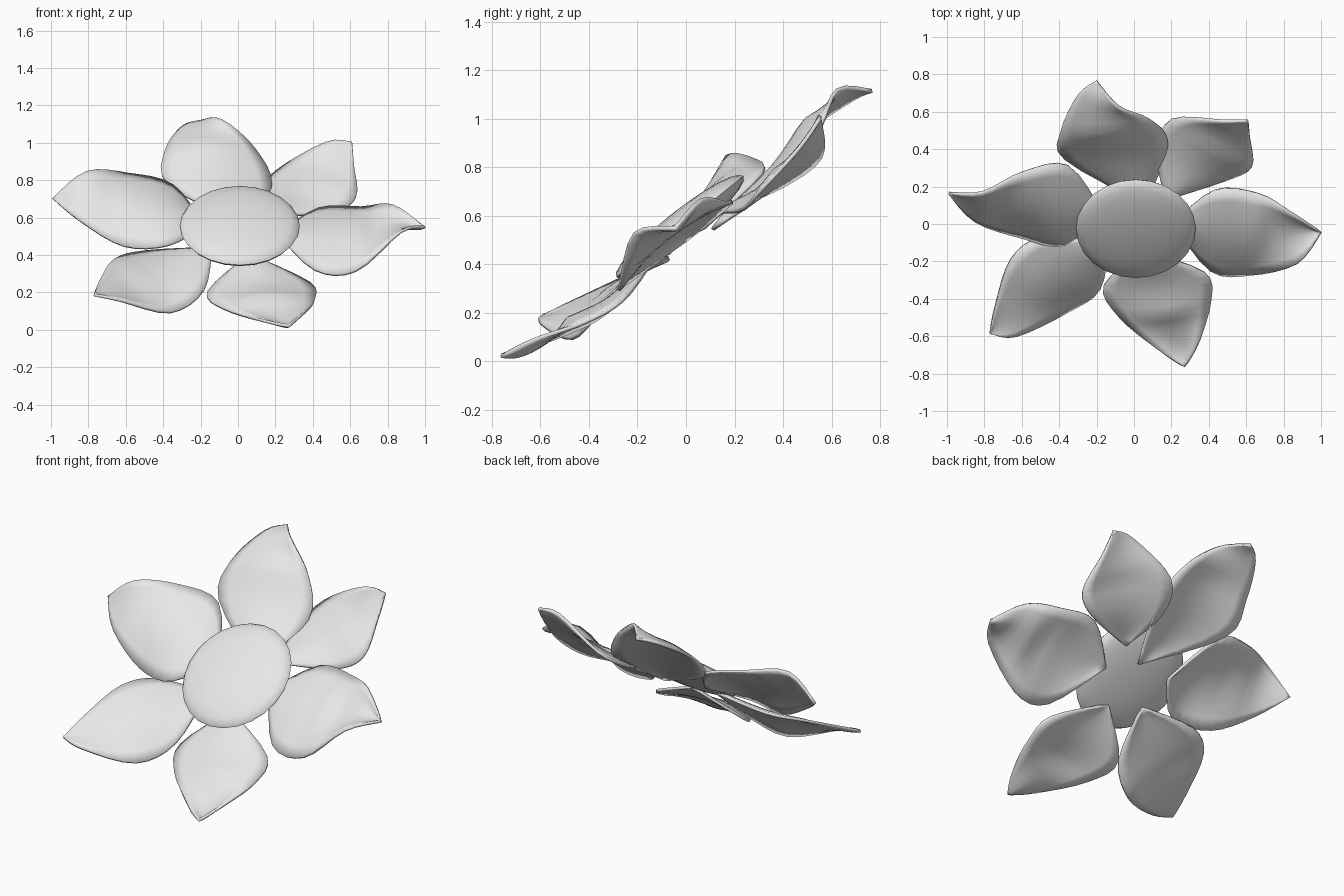
import bpy, bmesh, math
from mathutils import Vector, Matrix

cube = bpy.data.objects.get("Cube")
if cube:
    bpy.data.objects.remove(cube)

# One pale grey for the whole flower
grey = bpy.data.materials.new("pale grey")
grey.use_nodes = True
COLOUR = (0.8, 0.8, 0.8, 1)
grey.diffuse_color = COLOUR
grey.node_tree.nodes["Principled BSDF"].inputs["Base Color"].default_value = COLOUR

# The flower is drawn flat, then leaned back on its stem axis
LEAN = Matrix.Translation((0.01, -0.025, 0.555)) @ Matrix.Rotation(math.radians(37), 4, "X")


def finish(name, bm):
    """Turn a bmesh into a leaning, smooth shaded part."""
    bmesh.ops.recalc_face_normals(bm, faces=bm.faces)
    bm.transform(LEAN)
    mesh = bpy.data.meshes.new(name)
    bm.to_mesh(mesh)
    bm.free()
    mesh.materials.append(grey)
    obj = bpy.data.objects.new(name, mesh)
    bpy.context.collection.objects.link(obj)
    bpy.context.view_layer.objects.active = obj
    obj.select_set(True)
    bpy.ops.object.shade_smooth_by_angle(angle=math.radians(50))
    obj.select_set(False)
    return obj


def along(points, s):
    """Smooth curve through the points, s from 0 to 1."""
    last = len(points) - 1
    i = min(int(s * last), last - 1)
    t = s * last - i
    a, b, c, d = (points[max(0, min(last, i + k))] for k in (-1, 0, 1, 2))
    return b + 0.5 * t * (c - a + t * (2 * a - 5 * b + 4 * c - d + t * (3 * (b - c) + d - a)))


def petal(name, base, tip, rim_a, rim_b, lift=0.05, cup=0.04, rows=16, cols=8):
    """Skin an arched sheet between two rims, cupped towards the tip."""
    rims = [[Vector(p) for p in (base, *rim, tip)] for rim in (rim_a, rim_b)]
    bm = bmesh.new()
    grid = []
    for r in range(rows + 1):
        s = r / rows
        left, right = (along(rim, s) for rim in rims)
        arch = lift * abs(math.sin(math.pi * s)) ** 0.7
        hollow = cup * 16 * max(0, s - 0.5) * (1 - s)
        row = []
        for c in range(cols + 1):
            t = c / cols
            p = left.lerp(right, t)
            p.z += (arch - hollow) * math.sin(math.pi * t)
            row.append(bm.verts.new(p))
        grid.append(row)
    for r in range(rows):
        for c in range(cols):
            bm.faces.new((grid[r][c], grid[r][c + 1], grid[r + 1][c + 1], grid[r + 1][c]))
    bmesh.ops.remove_doubles(bm, verts=bm.verts, dist=0.002)
    obj = finish(name, bm)
    shell = obj.modifiers.new("thickness", "SOLIDIFY")
    shell.thickness = 0.016
    shell.offset = 0


# Flattened centre disc
bm = bmesh.new()
bmesh.ops.create_uvsphere(bm, u_segments=24, v_segments=12, radius=1,
                          matrix=Matrix.Rotation(math.radians(1.5), 4, "X")
                          @ Matrix.Diagonal((0.32, 0.335, 0.062, 1)))
finish("flower_centre", bm)

# Six individually curled petals
petal("left_petal", (0.2, 0, -0.06), (0.99, -0.02, 0.01),
      [(0.42, 0.22, -0.05), (0.65, 0.21, -0.035), (0.82, 0.14, 0.035)],
      [(0.4, -0.32, -0.053), (0.62, -0.34, -0.045), (0.86, -0.17, 0.09)], cup=0.09)
petal("upper_left_petal", (0.16, 0.16, -0.05), (0.6, 0.73, 0.01),
      [(0.11, 0.43, -0.12), (0.19, 0.64, -0.12), (0.46, 0.73, 0.01)],
      [(0.48, 0.25, -0.1), (0.62, 0.36, -0.08), (0.61, 0.58, -0.04)])
petal("top_petal", (0.05, 0.1, -0.09), (-0.21, 0.97, -0.03),
      [(-0.38, 0.43, -0.05), (-0.4, 0.66, 0), (-0.31, 0.89, -0.01)],
      [(0.17, 0.49, -0.1), (0.08, 0.71, -0.02), (-0.09, 0.86, 0.06)])
petal("upper_right_petal", (-0.19, 0.08, -0.065), (-1, 0.24, 0),
      [(-0.36, 0.4, -0.03), (-0.6, 0.41, 0.04), (-0.82, 0.33, 0.115)],
      [(-0.38, -0.13, -0.03), (-0.62, -0.1, -0.06), (-0.86, 0.05, 0)])
petal("lower_right_petal", (-0.15, -0.13, -0.05), (-0.78, -0.67, 0.045),
      [(-0.5, -0.12, -0.08), (-0.67, -0.24, -0.045), (-0.75, -0.5, 0.01)],
      [(-0.19, -0.46, -0.08), (-0.37, -0.635, -0.1), (-0.64, -0.7, 0.03)], lift=0.04)
petal("bottom_petal", (0.05, -0.19, -0.05), (0.26, -0.91, 0.02),
      [(-0.17, -0.45, -0.1), (-0.09, -0.64, -0.07), (0.13, -0.83, -0.01)],
      [(0.37, -0.37, -0.1), (0.4, -0.55, -0.08), (0.34, -0.76, -0.01)], cup=0.07)
